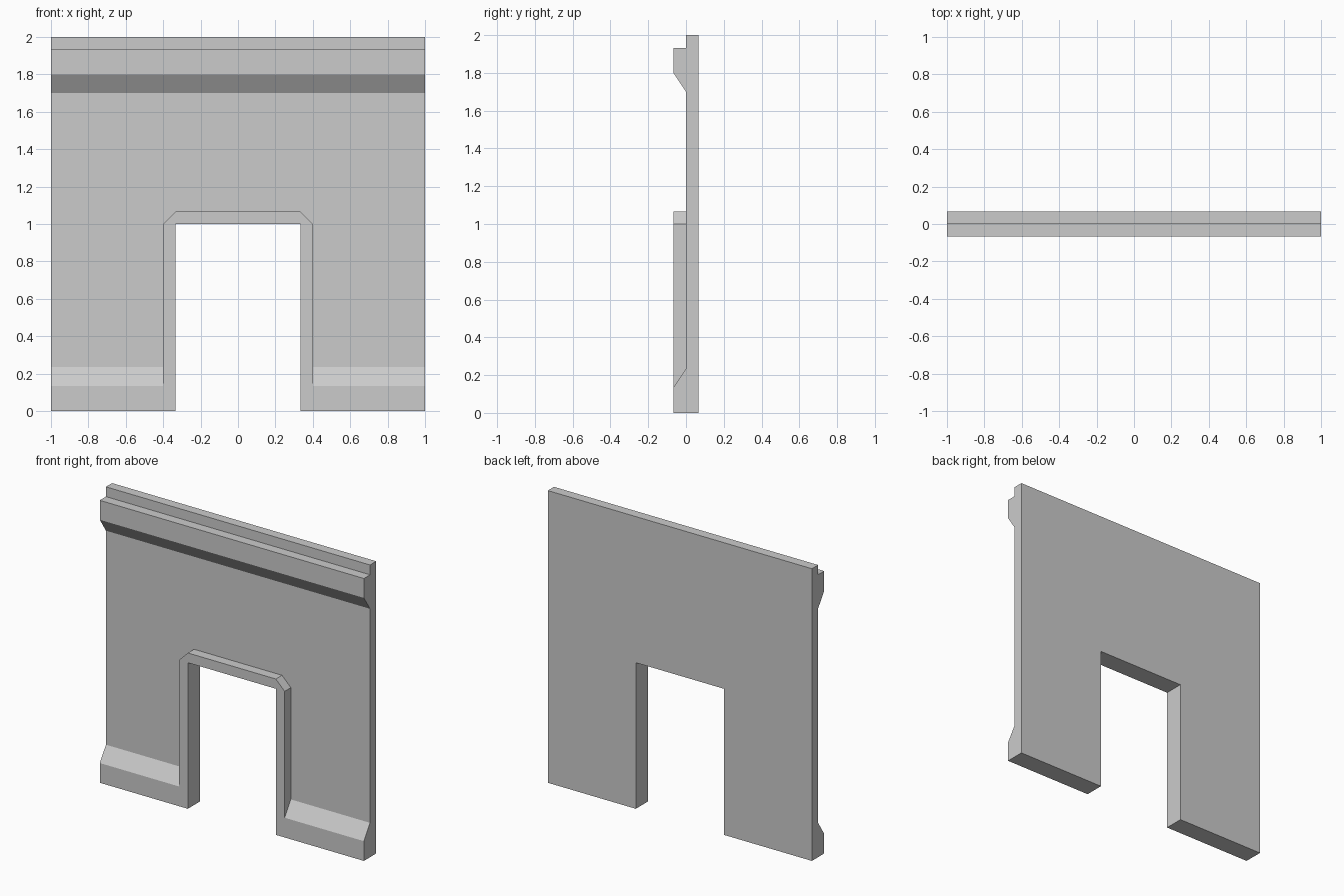
import bpy, bmesh
from mathutils import Vector

if "Cube" in bpy.data.objects:
    bpy.data.objects.remove(bpy.data.objects["Cube"])

T = 0.0667   # half of the wall depth
D = 1 / 3    # half of the doorway width


def prism(name, points, direction):
    """Closed solid: planar outline swept along a direction."""
    bm = bmesh.new()
    face = bm.faces.new([bm.verts.new(p) for p in points])
    swept = bmesh.ops.extrude_face_region(bm, geom=[face])["geom"]
    bmesh.ops.translate(bm, vec=Vector(direction),
                        verts=[g for g in swept if isinstance(g, bmesh.types.BMVert)])
    bmesh.ops.recalc_face_normals(bm, faces=bm.faces)
    mesh = bpy.data.meshes.new(name)
    bm.to_mesh(mesh)
    bm.free()
    obj = bpy.data.objects.new(name, mesh)
    bpy.context.collection.objects.link(obj)
    return obj


def combine(target, helper, operation):
    """Apply an exact boolean and remove the helper."""
    helper.hide_render = True
    mod = target.modifiers.new(helper.name, 'BOOLEAN')
    mod.operation, mod.solver, mod.object = operation, 'EXACT', helper
    bpy.context.view_layer.objects.active = target
    bpy.ops.object.modifier_apply(modifier=mod.name)
    bpy.data.objects.remove(helper)


# Wall: side profile with sloped base trim and stepped top trim
profile = [(T, 0), (T, 2), (0, 2), (0, 1.933), (-T, 1.933), (-T, 1.8),
           (0, 1.7), (0, 0.235), (-T, 0.135), (-T, 0)]
wall = prism("doorway_wall", [(-1, y, z) for y, z in profile], (2, 0, 0))

# Raised door surround with chamfered upper corners
right = [(D + T, 0), (D + T, 1), (D, 1 + T)]
outline = right + [(-x, z) for x, z in reversed(right)]
surround = prism("door_surround", [(x, -T, z) for x, z in outline], (0, 1.5 * T, 0))
combine(wall, surround, 'UNION')

# Doorway opening through wall and surround
opening = [(D, -0.1), (D, 1), (-D, 1), (-D, -0.1)]
cutter = prism("door_cutter", [(x, -0.2, z) for x, z in opening], (0, 0.4, 0))
combine(wall, cutter, 'DIFFERENCE')
